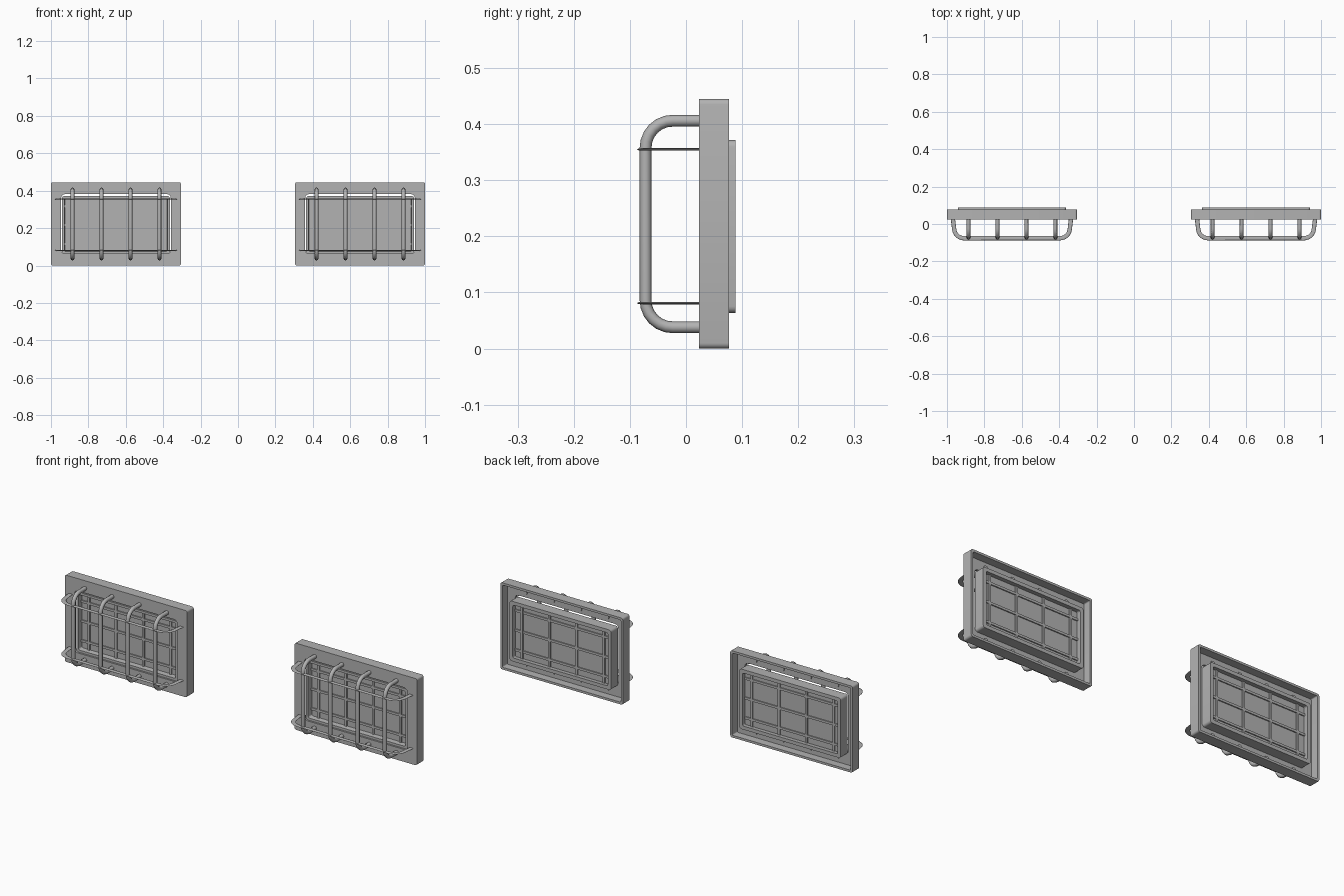
import bpy, bmesh, math
from mathutils import Vector

cube = bpy.data.objects.get("Cube")
if cube:
    bpy.data.objects.remove(cube, do_unlink=True)

grey = bpy.data.materials.new("grey")
grey.use_nodes = True
grey.diffuse_color = (0.45, 0.45, 0.45, 1)
grey.node_tree.nodes["Principled BSDF"].inputs["Base Color"].default_value = (0.45, 0.45, 0.45, 1)


def finish(obj, angle=35):
    bpy.ops.object.select_all(action='DESELECT')
    obj.select_set(True)
    bpy.context.view_layer.objects.active = obj
    if obj.type == 'CURVE':
        bpy.ops.object.convert(target='MESH')
        obj = bpy.context.object
    obj.data.materials.clear()
    obj.data.materials.append(grey)
    bpy.ops.object.shade_smooth_by_angle(angle=math.radians(angle))
    return obj


def add_mesh(name, bm):
    bmesh.ops.recalc_face_normals(bm, faces=bm.faces)
    mesh = bpy.data.meshes.new(name)
    bm.to_mesh(mesh)
    bm.free()
    obj = bpy.data.objects.new(name, mesh)
    bpy.context.collection.objects.link(obj)
    return finish(obj)


def rounded_frame(name, cx, cz, sections, steps=4):
    """Closed ring lofted through rounded rectangles (half width, half height, radius, y)."""
    bm = bmesh.new()
    loops = []
    for w, h, r, y in sections:
        loop = []
        for corner, (sx, sz) in enumerate([(1, 1), (-1, 1), (-1, -1), (1, -1)]):
            for i in range(steps + 1):
                a = (corner + i / steps) * math.pi / 2
                loop.append(bm.verts.new((cx + sx * (w - r) + r * math.cos(a), y,
                                          cz + sz * (h - r) + r * math.sin(a))))
        loops.append(loop)
    for k, a in enumerate(loops):
        b = loops[(k + 1) % len(loops)]
        for i in range(len(a)):
            j = (i + 1) % len(a)
            bm.faces.new((a[i], a[j], b[j], b[i]))
    return add_mesh(name, bm)


def boxes(name, items):
    """One mesh of boxes given as (centre, size)."""
    bm = bmesh.new()
    for centre, size in items:
        made = bmesh.ops.create_cube(bm, size=1)["verts"]
        for v in made:
            v.co = Vector(centre) + Vector(c * s for c, s in zip(v.co, size))
    return add_mesh(name, bm)


def fillet(points, radius, steps=6):
    pts = [Vector(p) for p in points]
    out = [pts[0]]
    for p, c, n in zip(pts, pts[1:], pts[2:]):
        a = c + (p - c).normalized() * radius
        b = c + (n - c).normalized() * radius
        for i in range(steps + 1):
            t = i / steps
            # blend weighted to follow a circular arc
            w = math.sqrt(0.5) * 2 * t * (1 - t)
            total = (1 - t) ** 2 + w + t ** 2
            out.append((a * (1 - t) ** 2 + c * w + b * t ** 2) / total)
    return out + [pts[-1]]


def tube(name, points, corner, radius, location, flat=1.0):
    curve = bpy.data.curves.new(name, 'CURVE')
    curve.dimensions = '3D'
    curve.bevel_depth = radius
    curve.bevel_resolution = 2
    curve.use_fill_caps = True
    path = fillet(points, corner)
    spline = curve.splines.new('POLY')
    spline.points.add(len(path) - 1)
    for sp, p in zip(spline.points, path):
        sp.co = (*p, 1)
    obj = bpy.data.objects.new(name, curve)
    bpy.context.collection.objects.link(obj)
    obj.location = location
    obj.scale.z = flat
    return finish(obj, 50)


BAR_OFFSETS = [-0.2325, -0.0775, 0.0775, 0.2325]
RIB_HEIGHTS = [0.115, 0.216, 0.317]

for side, sign in (("left", 1), ("right", -1)):
    cx = sign * 0.6525

    # Open-backed housing with a rounded window
    rounded_frame(side + "_housing", cx, 0.2225, [
        (0.3475, 0.2225, 0.01, 0.023), (0.3475, 0.2225, 0.01, 0.077),
        (0.336, 0.211, 0.005, 0.077), (0.336, 0.211, 0.005, 0.036),
        (0.293, 0.159, 0.02, 0.036), (0.293, 0.159, 0.02, 0.023)])

    # Lens rim, glass and its moulded grid
    rounded_frame(side + "_lens_rim", cx, 0.2175, [
        (0.288, 0.154, 0.012, 0.032), (0.288, 0.154, 0.012, 0.088),
        (0.27, 0.136, 0.008, 0.088), (0.276, 0.142, 0.008, 0.032)])
    boxes(side + "_lens", [((cx, 0.06, 0.2175), (0.56, 0.006, 0.292))])
    boxes(side + "_lens_grid",
          [((cx + x, 0.06, 0.2175), (0.012, 0.018, 0.285)) for x in BAR_OFFSETS]
          + [((cx, 0.06, z), (0.55, 0.017, 0.012)) for z in RIB_HEIGHTS])

    # Upright guard bars
    for i, x in enumerate(BAR_OFFSETS):
        tube(f"{side}_guard_bar_{i + 1}",
             [(0, 0.041, 0.038), (0, -0.072, 0.038), (0, -0.072, 0.406), (0, 0.041, 0.406)],
             0.048, 0.0105, (cx + x, 0, 0))

    # Flattened cross bands
    for level, z in (("lower", 0.081), ("upper", 0.355)):
        tube(f"{side}_{level}_guard_band",
             [(-0.316, 0.03, 0), (-0.303, -0.076, 0), (0.303, -0.076, 0), (0.316, 0.03, 0)],
             0.045, 0.0115, (cx, 0, z), 0.2)
